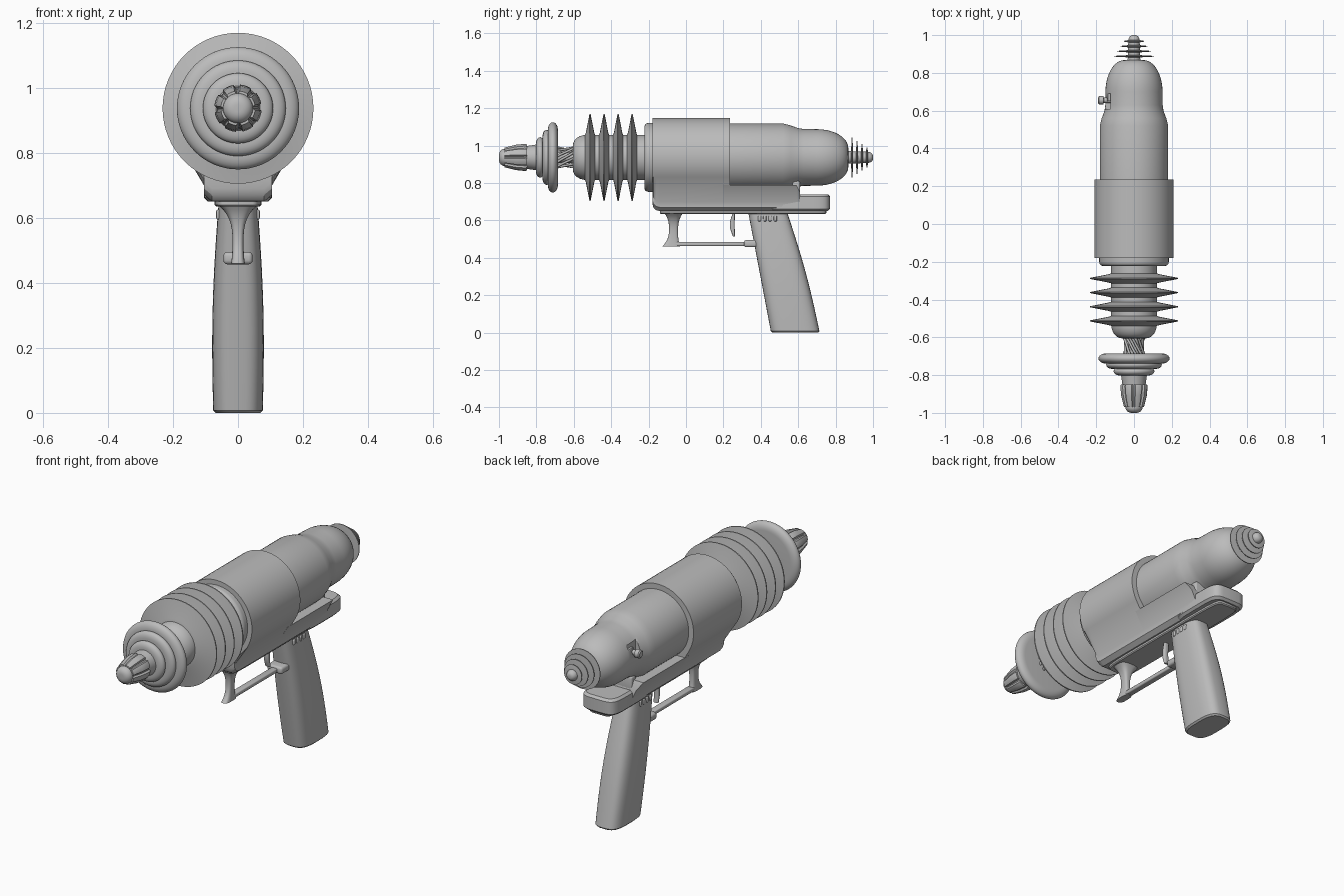
import bpy, bmesh
from math import sin, cos, pi, radians, copysign

AXIS = .937  # height of the barrel axis

if "Cube" in bpy.data.objects:
    bpy.data.objects.remove(bpy.data.objects["Cube"], do_unlink=True)

shade = (.5, .5, .5, 1)
grey = bpy.data.materials.new("plain_grey")
grey.use_nodes = True
grey.diffuse_color = shade
grey.node_tree.nodes["Principled BSDF"].inputs["Base Color"].default_value = shade


def add_object(name, data):
    data.materials.append(grey)
    obj = bpy.data.objects.new(name, data)
    bpy.context.collection.objects.link(obj)
    return obj


def finish(name, bm):
    bmesh.ops.recalc_face_normals(bm, faces=bm.faces)
    mesh = bpy.data.meshes.new(name)
    bm.to_mesh(mesh)
    bm.free()
    mesh.shade_smooth()
    mesh.set_sharp_from_angle(angle=radians(30))
    return add_object(name, mesh)


def loft(name, rings):
    """Skin a list of equal closed rings and cap both ends."""
    bm = bmesh.new()
    loops = [[bm.verts.new(point) for point in ring] for ring in rings]
    count = len(loops[0])
    for near, far in zip(loops, loops[1:]):
        for i in range(count):
            j = (i + 1) % count
            bm.faces.new((near[i], near[j], far[j], far[i]))
    bm.faces.new(loops[0])
    bm.faces.new(loops[-1])
    return finish(name, bm)


def circle(y, radius, groove=0, count=64):
    """Ring around the barrel axis, with eight optional grooves."""
    ring = []
    for i in range(count):
        angle = 2 * pi * i / count
        r = radius - (groove if i % 8 < 2 else 0)
        ring.append((r * cos(angle), y, AXIS + r * sin(angle)))
    return ring


def lathe(name, profile):
    return loft(name, [circle(y, radius) for y, radius in profile])


def quarter(start, end, steps=6):
    """Profile points on a quarter ellipse that leaves the start along the axis."""
    (y, r), (end_y, end_r) = start, end
    turns = [pi / 2 * i / steps for i in range(steps + 1)]
    return [(y + (end_y - y) * sin(a), end_r + (r - end_r) * cos(a)) for a in turns]


def round_rim_disc(name, y, half, radius):
    hub = radius - half * 1.5
    front = quarter((y, radius), (y - half, hub))
    back = quarter((y, radius), (y + half, hub))
    lathe(name, front[::-1] + back[1:])


def oval(z, y, depth, half, power):
    """Rounded rectangle lying flat, given by its centre and half sizes."""
    def squared(value):
        return copysign(abs(value) ** (2 / power), value)
    angles = [2 * pi * i / 40 for i in range(40)]
    return [(half * squared(cos(a)), y + depth * squared(sin(a)), z) for a in angles]


def slab(name, low, high, y, depth, half, edge, power):
    """Flat rounded plate whose top and bottom edges are softened."""
    rows = [(low, edge), (low + edge, 0), (high - edge, 0), (high, edge)]
    loft(name, [oval(z, y, depth - cut, half - cut, power) for z, cut in rows])


def box(name, x, y, z, edge=0):
    bm = bmesh.new()
    bmesh.ops.create_cube(bm, size=1)
    for vert in bm.verts:
        vert.co = [hi if c > 0 else lo for c, (lo, hi) in zip(vert.co, (x, y, z))]
    if edge:
        bmesh.ops.bevel(bm, geom=bm.edges[:], offset=edge, segments=3, profile=.5, affect='EDGES')
    return finish(name, bm)


# Receiver: round shell whose sides run tangentially into a narrow frame
def underside(low):
    right = [(.105, low + .05), (.104, low + .02), (.08, low)]
    return [(-x, z) for x, z in right] + right[::-1]


def receiver_ring(y, low, radius=.21):
    angles = [radians(a) for a in range(-30, 211, 6)]
    arc = [(radius * cos(a), AXIS + radius * sin(a)) for a in angles]
    return [(x, y, z) for x, z in arc + underside(low)]


nose = [(-.18 + .04 * (1 - cos(a)), .69 - .04 * sin(a)) for a in (0, pi / 6, pi / 3, pi / 2)]
loft("receiver_shell", [receiver_ring(y, low) for y, low in nose + [(.235, .65)]])


def frame_ring(y, top, half):
    outline = [(half, top), (-half, top)] + underside(.65)
    return [(x, y, z) for x, z in outline]


loft("rear_frame", [frame_ring(.2, .79, .158), frame_ring(.59, .79, .158), frame_ring(.61, .75, .13)])
box("frame_hook", (-.1, .1), (.57, .61), (.72, .81), edge=.008)

# Tail shelf and the plate under the frame
slab("tail_shelf", .65, .74, y=.6, depth=.17, half=.105, edge=.012, power=5)
slab("bottom_plate", .635, .66, y=.305, depth=.445, half=.072, edge=.005, power=8)

# Front collar and barrel core
lathe("front_collar", quarter((-.2, .184), (-.222, .165)) [::-1] + [(-.17, .184)])
lathe("barrel_core", quarter((-.53, .121), (-.605, .065))[::-1] + [(-.2, .121)])

# Cooling fins, thick at the hub and thin at the rim
for i in range(4):
    y = -.513 + i * .075
    fin = [(.028, .115), (.022, .135), (.003, .232)]
    lathe(f"cooling_fin_{i + 1}", [(y - d, r) for d, r in fin] + [(y + d, r) for d, r in fin[::-1]])

# Twisted wires between the barrel and the front disc
lathe("wire_core", [(-.71, .03), (-.59, .03)])
wires = bpy.data.curves.new("twisted_wires", 'CURVE')
wires.dimensions = '3D'
wires.bevel_depth = .007
wires.bevel_resolution = 2
for strand in range(10):
    spline = wires.splines.new('POLY')
    spline.points.add(10)
    for i, point in enumerate(spline.points):
        t = i / 10
        angle = strand * pi / 5 + t * 1.3
        radius = .056 - .01 * sin(pi * t)
        point.co = (radius * cos(angle), -.7 + t * .11, AXIS + radius * sin(angle), 1)
add_object("twisted_wires", wires)

# Stepped front disc
round_rim_disc("disc_rim", y=-.712, half=.027, radius=.188)
round_rim_disc("disc_middle_step", y=-.745, half=.022, radius=.147)
round_rim_disc("disc_front_step", y=-.78, half=.022, radius=.108)

# Nozzle with grooved petals
lathe("nozzle_base", [(-.86, .06), (-.83, .064), (-.76, .075)])
petals = [(-.97, .053), (-.91, .068), (-.86, .073), (-.85, .07)]
loft("nozzle_petals", [circle(y, radius, groove=.009) for y, radius in petals])
lathe("nozzle_tip", quarter((-.97, .046), (-1, .012))[::-1] + [(-.95, .046)])

# Rear housing, with an L-shaped slot for the side lever
dome = quarter((.7, .151), (.868, .05), steps=10)
housing = lathe("rear_housing", [(.2, .181), (.52, .181), (.56, .171), (.6, .156), (.63, .152)] + dome)
for y, z in (((.61, .69), (1, 1.045)), ((.61, .65), (.955, 1.02))):
    cutter = box("slot_cutter", (-.25, -.125), y, z)
    cutter.hide_render = True
    cutter.hide_set(True)
    slot = housing.modifiers.new("slot", 'BOOLEAN')
    slot.operation = 'DIFFERENCE'
    slot.solver = 'EXACT'
    slot.object = cutter
lever = lathe("lever_knob", [(0, .014), (.04, .014), (.042, .022), (.065, .022), (.07, .015)])
lever.rotation_euler.z = pi / 2
lever.location = (-.12, .655, .04)

# Tail spike with shrinking rings
lathe("tail_spike", [(.85, .034)] + quarter((.97, .03), (1, .006)))
for i in range(4):
    y = .888 + i * .0265
    radius = .107 - i * .018
    lathe(f"tail_ring_{i + 1}", [(y - .006, .03), (y - .002, radius), (y + .002, radius), (y + .006, .03)])


# Grip: leans back, bows at the rear and narrows towards the frame
def grip_ring(z, cut=0):
    t = z / .64
    front = .455 - .19 * z
    back = .715 - .27 * z + .012 * sin(pi * t)
    half = .076 + .006 * sin(pi * t) - .016 * t * t
    return oval(z, (front + back) / 2, (back - front) / 2 - cut, half - cut, power=3.2)


loft("grip", [grip_ring(0, cut=.008)] + [grip_ring(.008 + i * .0632) for i in range(11)])
for i in range(4):
    y = .385 + i * .028
    box(f"grip_rib_{i + 1}", (-.067, .067), (y, y + .017), (.595, .625), edge=.005)


# Trigger guard: a post flared at both ends, a bar and a knuckle at the grip
def post_ring(t):
    foot, flare = (1 - t) ** 5, t ** 5
    return oval(.46 + .18 * t, -.066 - .014 * foot, .022 + .026 * foot + .028 * flare,
                .016 + .005 * foot + .046 * flare, power=3)


loft("guard_post", [post_ring(i / 12) for i in range(13)])
box("guard_bar", (-.018, .018), (-.08, .33), (.463, .485), edge=.006)
box("guard_knuckle", (-.045, .045), (.31, .41), (.457, .495), edge=.012)

# Trigger: a thin curved blade
loft("trigger", [oval(.515 + .125 * t, .257 - .01 * sin(pi * t), .006 + .007 * sin(pi * t), .014, power=3)
                 for t in (0, .2, .4, .6, .8, 1)])
